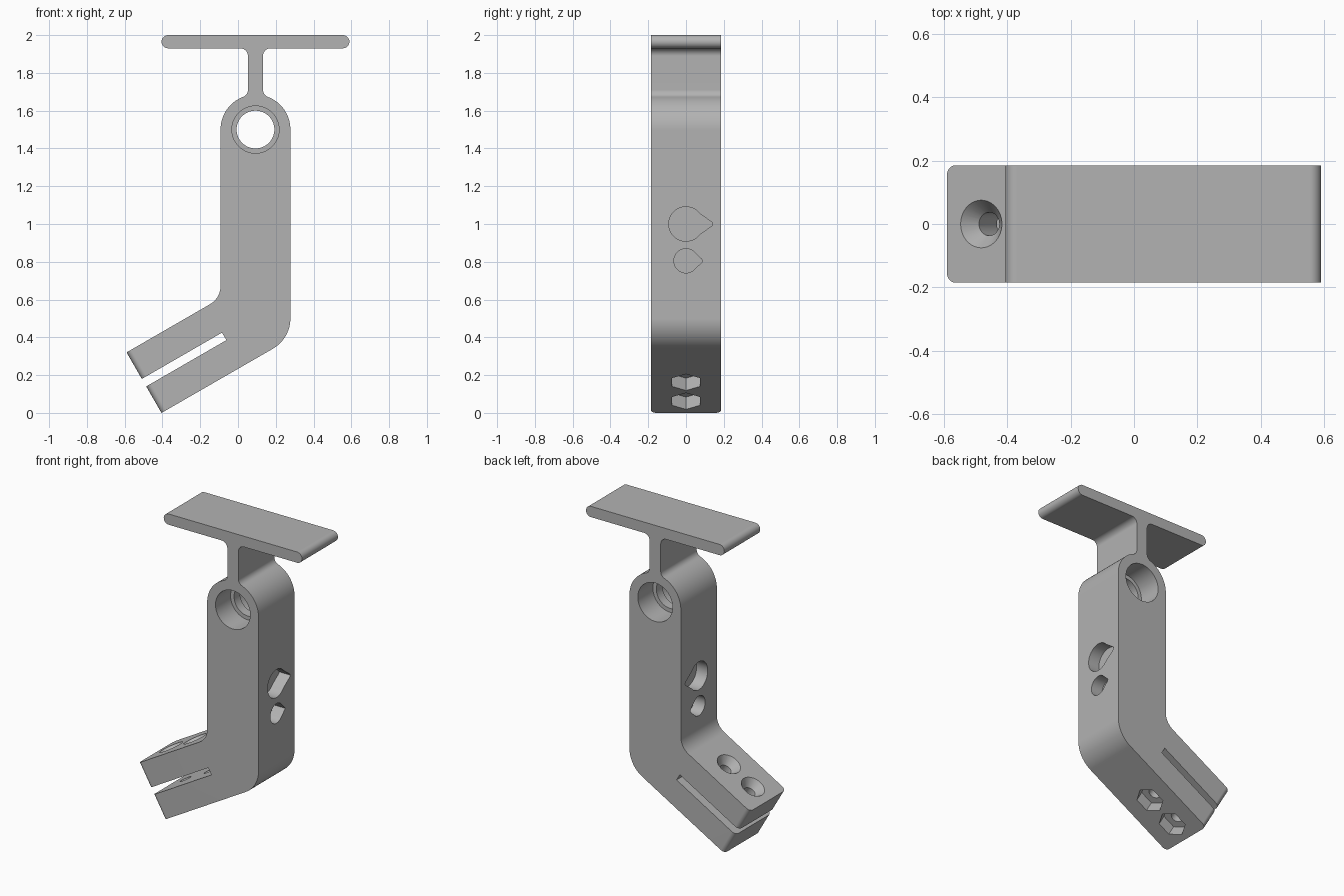
import bpy, bmesh
from math import sin, cos, pi, radians, sqrt, atan2, degrees
from mathutils import Matrix, Vector

cube = bpy.data.objects.get("Cube")
if cube:
    bpy.data.objects.remove(cube)

grey = bpy.data.materials.new("mid_grey")
grey.use_nodes = True
GREY = (0.45, 0.45, 0.45, 1)
grey.diffuse_color = GREY
grey.node_tree.nodes["Principled BSDF"].inputs["Base Color"].default_value = GREY

C = 0.0925          # centre line of the column
R = 0.185           # half width of column, arm and depth
HEAD, ELBOW = 1.5, 0.5
STEM, FILLET = 0.04, 0.04

# Arm frame: x along the arm from its free end, z out of its upper face
u, v = Vector((cos(pi / 6), 0, 0.5)), Vector((-0.5, 0, cos(pi / 6)))
end = Vector((-0.4975, 0, 0.16))
ARM = Matrix((u, (0, 1, 0), v)).transposed().to_4x4()
ARM.translation = end


def arc(cx, cz, r, a0, a1, n=12):
    angles = [radians(a0 + (a1 - a0) * i / n) for i in range(n + 1)]
    return [(cx + r * cos(a), cz + r * sin(a)) for a in angles]


def make_object(name, bm):
    bmesh.ops.recalc_face_normals(bm, faces=bm.faces)
    mesh = bpy.data.meshes.new(name)
    bm.to_mesh(mesh)
    bm.free()
    mesh.materials.append(grey)
    obj = bpy.data.objects.new(name, mesh)
    bpy.context.collection.objects.link(obj)
    return obj


def prism(points, start, vector):
    """Extrude a list of 3D points, moved by start, along vector."""
    bm = bmesh.new()
    face = bm.faces.new([bm.verts.new(Vector(p) + Vector(start)) for p in points])
    out = bmesh.ops.extrude_face_region(bm, geom=[face])
    moved = [g for g in out["geom"] if isinstance(g, bmesh.types.BMVert)]
    bmesh.ops.translate(bm, verts=moved, vec=vector)
    return bm


def tube(r1, r2, z1, z2, matrix, sides=48):
    """Closed cone or cylinder between two heights of a frame."""
    bm = bmesh.new()
    bmesh.ops.create_cone(bm, cap_ends=True, segments=sides, radius1=r1, radius2=r2,
                          depth=z2 - z1,
                          matrix=matrix @ Matrix.Translation((0, 0, (z1 + z2) / 2)))
    return bm


# Side outline: half of the head, stem and plate, then its mirror image
rise = sqrt((R + FILLET) ** 2 - (STEM + FILLET) ** 2)
meet = degrees(atan2(rise, STEM + FILLET))
half = arc(C, HEAD, R, 0, meet, 16)
half += arc(C + STEM + FILLET, HEAD + rise, FILLET, 180 + meet, 180, 8)
half += arc(C + STEM + FILLET, 1.93 - FILLET, FILLET, 180, 90, 8)
half += arc(C + 0.4625, 1.965, 0.035, -90, 90, 16)
mirrored = [(2 * C - x, z) for x, z in reversed(half)]
low, high = end - R * v, end + R * v
outline = [(low.x, low.z)] + arc(C, ELBOW, R, -60, 0) + half + mirrored
outline += arc(-0.2025, 0.671, 0.11, 0, -60) + [(high.x, high.z)]

# Bracket body with rounded corners on the free end of the arm
bm = prism([(x, 0, z) for x, z in outline], (0, -R, 0), (0, 2 * R, 0))
at_end = [e for e in bm.edges
          if all(abs((p.co - end).dot(u)) < 0.001 for p in e.verts)
          and abs(e.verts[0].co.y - e.verts[1].co.y) < 0.001]
bmesh.ops.bevel(bm, geom=at_end, offset=0.03, segments=6, profile=0.5, affect='EDGES')
bracket = make_object("bracket", bm)

cutters = []


def cut(name, bm):
    obj = make_object(name, bm)
    obj.hide_render = True
    cutters.append(obj)
    mod = bracket.modifiers.new(name, 'BOOLEAN')
    mod.operation = 'DIFFERENCE'
    mod.solver = 'EXACT'
    mod.object = obj


# Pivot bore with a wider seat on each side
bore = Matrix.Translation((C, 0, HEAD)) @ Matrix.Rotation(pi / 2, 4, 'X')
cut("pivot_bore", tube(0.1, 0.1, -0.3, 0.3, bore, 64))
for side in (-1, 1):
    near, far = sorted((side * 0.03, side * 0.3))
    cut("bearing_seat", tube(0.125, 0.125, near, far, bore, 64))

# Clamp slot along the arm
slot = [ARM @ Vector((x, 0, z)) for x, z in
        ((-0.1, -0.023), (0.49, -0.023), (0.49, 0.023), (-0.1, 0.023))]
cut("clamp_slot", prism(slot, (0, -0.3, 0), (0, 0.6, 0)))

# Bolt holes: countersunk above, hexagonal nut pocket below
for s in (0.125, 0.325):
    frame = ARM @ Matrix.Translation((s, 0, 0))
    cut("bolt_hole", tube(0.037, 0.037, -0.3, 0.3, frame, 32))
    cut("countersink", tube(0.036, 0.079, 0.134, 0.19, frame))
    hexagon = [frame @ Vector((0.087 * cos(i * pi / 3), 0.087 * sin(i * pi / 3), -0.25))
               for i in range(6)]
    cut("nut_pocket", prism(hexagon, (0, 0, 0), v * 0.14))

# Shallow teardrop pockets on both sides of the column
for z, r, tip in ((1.0, 0.091, 0.142), (0.805, 0.064, 0.088)):
    drop = arc(0, z, r, 38, 322, 40)
    drop += [(tip - 0.006, z - 0.01), (tip, z), (tip - 0.006, z + 0.01)]
    for side in (-1, 1):
        cut("teardrop_pocket", prism([(0, y, h) for y, h in drop],
                                     (C + side * (R - 0.08), 0, 0), (side * 0.2, 0, 0)))

# Apply the cuts, remove the cutters and shade
bpy.ops.object.select_all(action='DESELECT')
bracket.select_set(True)
bpy.context.view_layer.objects.active = bracket
for mod in list(bracket.modifiers):
    bpy.ops.object.modifier_apply(modifier=mod.name)
for obj in cutters:
    bpy.data.objects.remove(obj)
bpy.ops.object.shade_smooth_by_angle(angle=radians(30))
bracket.modifiers.new("even_shading", 'WEIGHTED_NORMAL').keep_sharp = True
